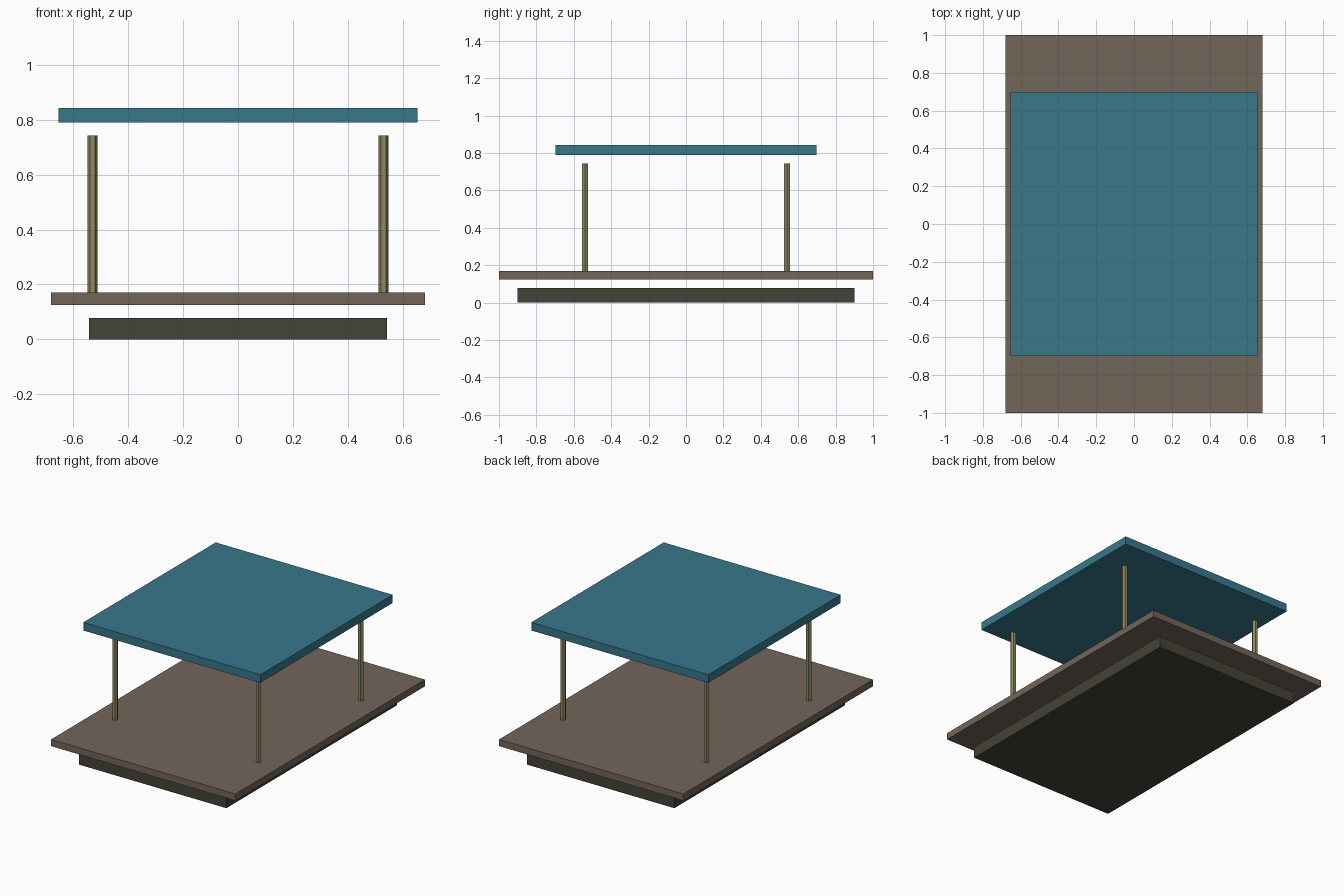
import bpy, bmesh, math
from mathutils import Matrix

if "Cube" in bpy.data.objects:
    bpy.data.objects.remove(bpy.data.objects["Cube"])


def material(name, rgb):
    # sRGB 0-255 to linear
    m = bpy.data.materials.new(name)
    m.diffuse_color = [((c / 255 + 0.055) / 1.055) ** 2.4 for c in rgb] + [1]
    m.use_nodes = True
    m.node_tree.nodes["Principled BSDF"].inputs["Base Color"].default_value = m.diffuse_color
    return m


def finish(name, bm, mat):
    bmesh.ops.recalc_face_normals(bm, faces=bm.faces)
    mesh = bpy.data.meshes.new(name)
    bm.to_mesh(mesh)
    bm.free()
    mesh.materials.append(mat)
    ob = bpy.data.objects.new(name, mesh)
    bpy.context.collection.objects.link(ob)
    return ob


def slab(name, half_x, half_y, z0, z1, mat):
    bm = bmesh.new()
    bmesh.ops.create_cube(bm, size=1, matrix=Matrix.Diagonal(
        (2 * half_x, 2 * half_y, z1 - z0, 1)))
    finish(name, bm, mat).location.z = (z0 + z1) / 2


def post(name, x, y, z0, z1, r, mat):
    # hexagonal prism with corners pointing along x
    bm = bmesh.new()
    bmesh.ops.create_cone(bm, cap_ends=True, segments=6, radius1=r, radius2=r,
                          depth=z1 - z0)
    v = bm.verts[:][0].co
    turn = -math.atan2(v.y, v.x)
    bmesh.ops.rotate(bm, verts=bm.verts, matrix=Matrix.Rotation(turn, 3, 'Z'))
    finish(name, bm, mat).location = (x, y, (z0 + z1) / 2)


teal = material("teal roof", (56, 120, 139))
brown = material("brown deck", (115, 102, 90))
olive = material("olive post", (143, 138, 97))
dark = material("dark base", (68, 67, 55))

# Stacked slabs
slab("base", 0.544, 0.90, 0.0, 0.078, dark)
slab("deck", 0.681, 1.0, 0.125, 0.17, brown)
slab("roof", 0.654, 0.699, 0.79, 0.844, teal)

# Four corner posts
for sx, side in ((-1, "left"), (1, "right")):
    for sy, end in ((-1, "front"), (1, "back")):
        post(f"{end}_{side}_post", sx * 0.53, sy * 0.54, 0.17, 0.743, 0.018, olive)
